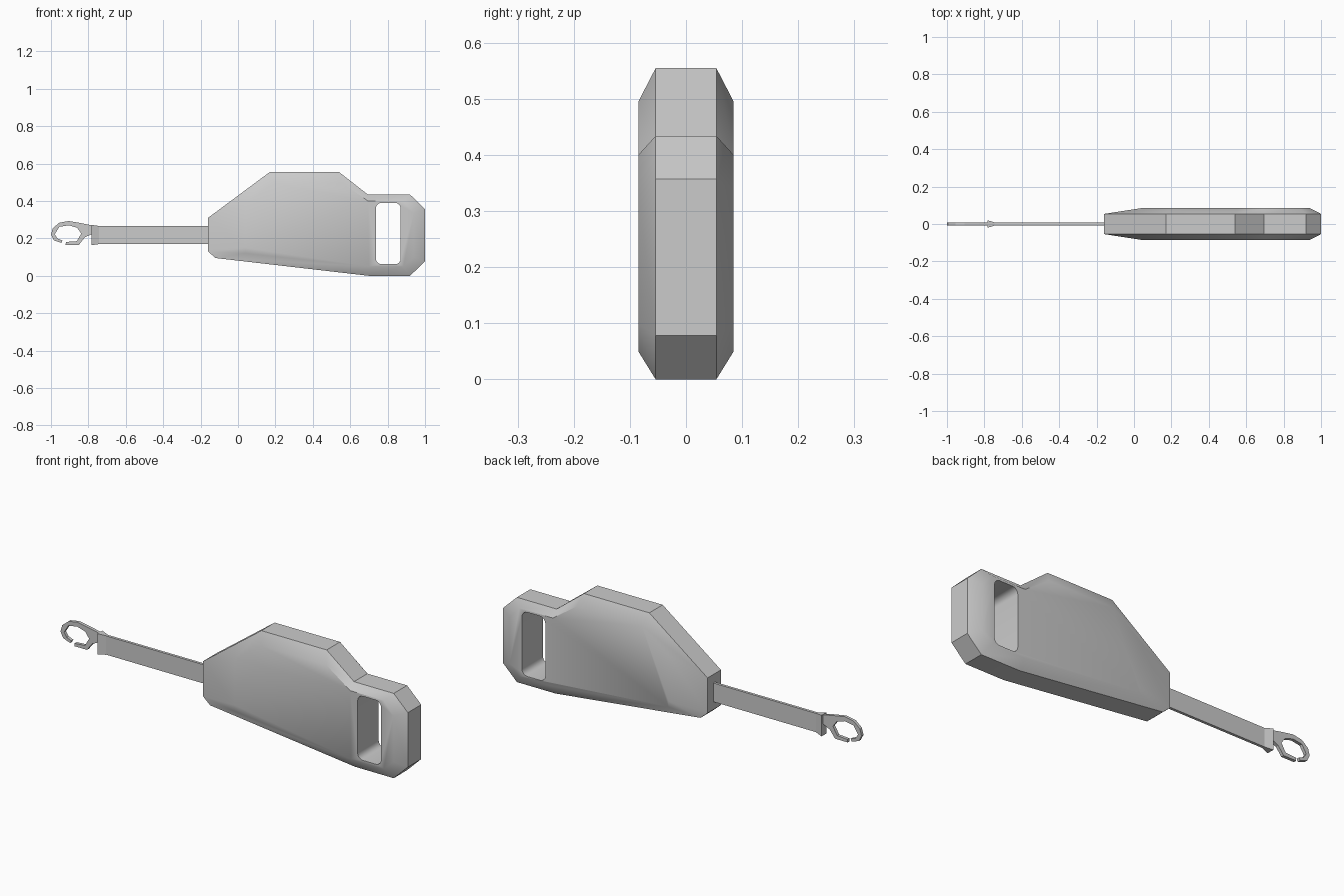
import bpy, bmesh, math

if "Cube" in bpy.data.objects:
    bpy.data.objects.remove(bpy.data.objects["Cube"])


def loft(name, sections):
    """Bridge matching XZ outlines placed at successive y positions, capping both ends."""
    bm = bmesh.new()
    rings = [[bm.verts.new((x, y, z)) for x, z in pts] for y, pts in sections]
    n = len(rings[0])
    for a, b in zip(rings, rings[1:]):
        for i in range(n):
            j = (i + 1) % n
            bm.faces.new((a[i], a[j], b[j], b[i]))
    bm.faces.new(rings[0])
    bm.faces.new(rings[-1][::-1])
    bmesh.ops.recalc_face_normals(bm, faces=bm.faces)
    mesh = bpy.data.meshes.new(name)
    bm.to_mesh(mesh)
    bm.free()
    ob = bpy.data.objects.new(name, mesh)
    bpy.context.collection.objects.link(ob)
    return ob


def plate(name, pts, half):
    return loft(name, [(-half, pts), (half, pts)])


def rounded_rect(x0, x1, z0, z1, r, seg=4):
    pts = []
    corners = [(x1 - r, z1 - r), (x0 + r, z1 - r), (x0 + r, z0 + r), (x1 - r, z0 + r)]
    for k, (cx, cz) in enumerate(corners):
        for i in range(seg + 1):
            a = math.pi / 2 * (k + i / seg)
            pts.append((cx + r * math.cos(a), cz + r * math.sin(a)))
    return pts


# Housing: outer rim and raised, chamfered side faces
rim = [(-0.16, 0.31), (0.17, 0.555), (0.54, 0.555), (0.695, 0.434), (0.92, 0.434), (1.0, 0.357),
       (1.0, 0.078), (0.92, 0.0), (0.70, 0.0), (-0.12, 0.095), (-0.16, 0.13)]
side = [(0.04, 0.385), (0.19, 0.495), (0.56, 0.495), (0.695, 0.40), (0.885, 0.40), (0.94, 0.335),
        (0.94, 0.10), (0.885, 0.05), (0.70, 0.05), (0.04, 0.12), (0.04, 0.15)]
body = loft("housing", [(-0.085, side), (-0.054, rim), (0.054, rim), (0.085, side)])

# Grip opening
cutter = plate("grip_cutter", rounded_rect(0.737, 0.87, 0.062, 0.39, 0.03), 0.2)
cutter.hide_render = True
cutter.hide_viewport = False
cut = body.modifiers.new("grip_opening", 'BOOLEAN')
cut.operation = 'DIFFERENCE'
cut.solver = 'EXACT'
cut.object = cutter
bpy.context.view_layer.objects.active = body
body.select_set(True)
bpy.ops.object.modifier_apply(modifier=cut.name)
bpy.data.objects.remove(cutter)
bpy.ops.object.shade_smooth_by_angle(angle=math.radians(32))

# Webbing strap
plate("strap", [(-0.78, 0.17), (-0.13, 0.17), (-0.13, 0.266), (-0.78, 0.266)], 0.007)

# Flared strap end, tapering back into the strap
bm = bmesh.new()
bmesh.ops.create_cube(bm, size=1)
for v in bm.verts:
    wide = v.co.x < 0
    v.co = (-0.782 if wide else -0.742,
            math.copysign(0.02 if wide else 0.007, v.co.y),
            0.218 + math.copysign(0.054 if wide else 0.0485, v.co.z))
mesh = bpy.data.meshes.new("strap_end")
bm.to_mesh(mesh)
bm.free()
bpy.context.collection.objects.link(bpy.data.objects.new("strap_end", mesh))

# Hook: open loop with a small gap at the lower left
outer = [(-0.775, 0.268), (-0.83, 0.28), (-0.905, 0.293), (-0.955, 0.284), (-0.99, 0.255),
         (-1.0, 0.22), (-0.985, 0.19), (-0.945, 0.176)]
inner = [(-0.938, 0.189), (-0.965, 0.199), (-0.98, 0.222), (-0.955, 0.262), (-0.905, 0.27),
         (-0.86, 0.257), (-0.838, 0.226), (-0.862, 0.185), (-0.92, 0.181)]
tail = [(-0.922, 0.166), (-0.85, 0.166), (-0.82, 0.205), (-0.775, 0.226)]
plate("hook", outer + inner + tail, 0.008)
